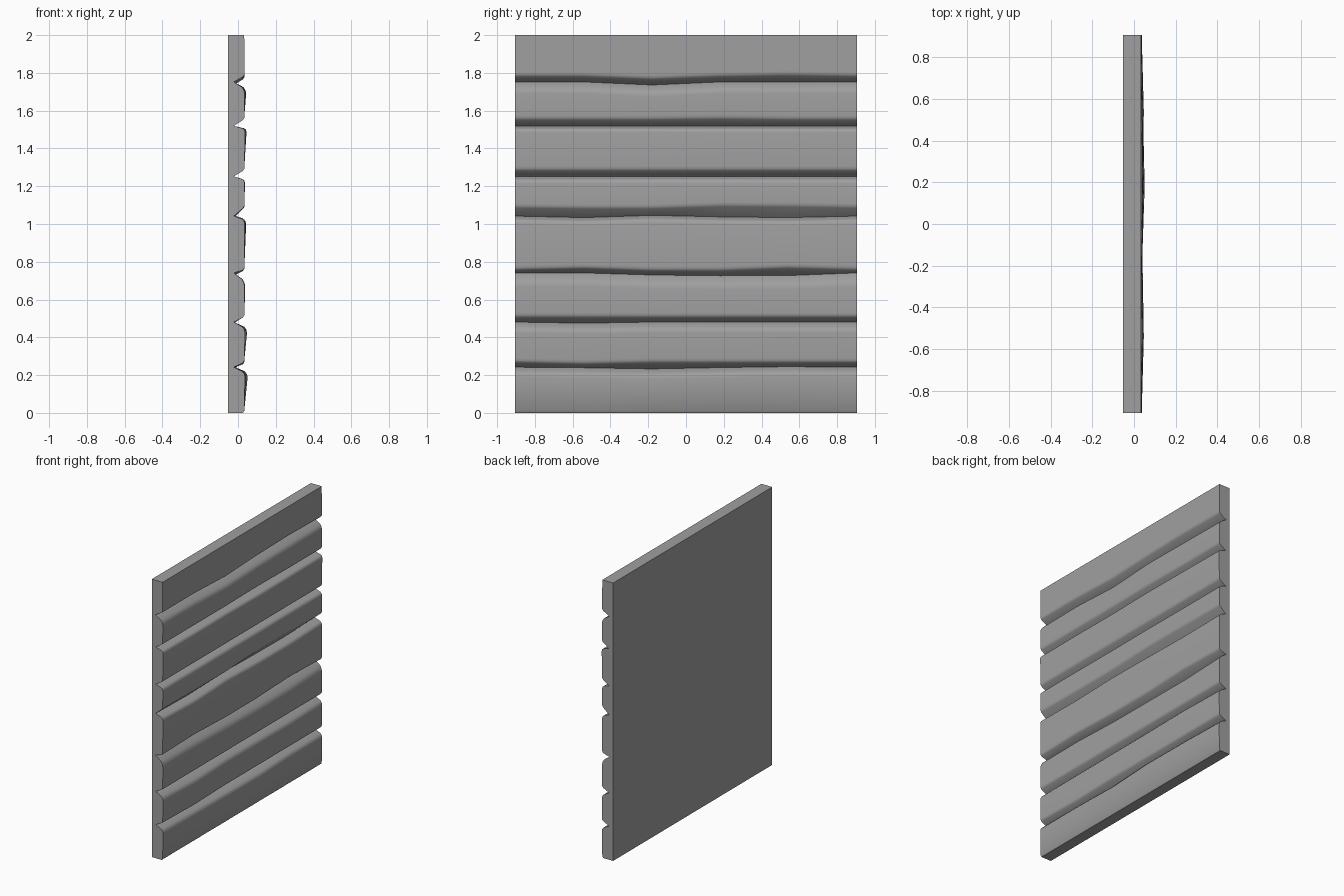
import bpy, bmesh

YS = [-0.905, -0.54, -0.18, 0.18, 0.54, 0.905]   # columns along the panel
BACK, DEEP, FACE = -0.053, -0.022, 0.033

# grooves: base z, upper-lip height, lower-lip drop, wander of the groove,
# wander of the upper lip, bulge of the lower lip (one value per column)
GROOVES = [
    (0.242, 0.024, 0.040, [0, -.003, -.009, -.002, .003, 0], [0, -.008, 0, 0, 0, 0], [.002, .006, .004, .016, .008, .002]),
    (0.481, 0.025, 0.045, [0, -.006, 0, 0, 0, 0], [0] * 6, [.002, .012, .006, .008, .012, .002]),
    (0.741, 0.015, 0.060, [0, 0, -.011, -.015, -.014, 0], [0, .008, -.004, -.004, .010, 0], [0, .003, .001, .003, 0, 0]),
    (1.042, 0.042, 0.028, [0, -.008, .004, -.004, -.008, 0], [0, -.004, -.004, .008, .006, 0], [0, .006, .003, .008, .005, 0]),
    (1.252, 0.030, 0.025, [0] * 6, [0] * 6, [0, .001, 0, .002, 0, 0]),
    (1.519, 0.032, 0.022, [0] * 6, [0, 0, 0, .004, 0, 0], [.003, .006, .004, .010, .007, .003]),
    (1.752, 0.028, 0.050, [0, 0, -.016, 0, 0, 0], [0, 0, -.014, 0, .006, 0], [0, .005, .003, .008, .004, 0]),
]


def profile(i):
    """Outline (x, z) of the panel at column i."""
    pts = [(BACK, 0), (FACE - 0.007, 0), (FACE, 0.010)]
    for z, up, down, wander, lip, bulge in GROOVES:
        c = z + wander[i]
        x = FACE + 0.002 + bulge[i]
        top = z + up + lip[i]
        pts += [(x, c - down - 0.012), (x - 0.003, c - down * 0.9),
                (x - 0.014, c - down * 0.55),                  # rounded lower lip
                (DEEP, c),                                     # groove bottom
                (FACE - 0.006, top), (FACE + 0.001, top + 0.012),  # upper lip
                (FACE + 0.001, top + 0.024)]
    return pts + [(FACE, 2), (BACK, 2)]


# carved plank panel lofted through the columns
bm = bmesh.new()
rings = [[bm.verts.new((x, y, z)) for x, z in profile(i)] for i, y in enumerate(YS)]
n = len(rings[0])
for a, b in zip(rings, rings[1:]):
    for k in range(n):
        j = (k + 1) % n
        bm.faces.new((a[k], a[j], b[j], b[k]))
bm.faces.new(rings[0])
bm.faces.new(rings[-1][::-1])
bmesh.ops.recalc_face_normals(bm, faces=bm.faces)
mesh = bpy.data.meshes.new("plank_panel")
bm.to_mesh(mesh)
bm.free()
panel = bpy.data.objects.new("plank_panel", mesh)
bpy.context.collection.objects.link(panel)

# dark grey finish
mat = bpy.data.materials.new("dark_grey")
mat.diffuse_color = (0.35, 0.35, 0.35, 1)
mesh.materials.append(mat)

bpy.context.view_layer.objects.active = panel
panel.select_set(True)
bpy.ops.object.shade_smooth_by_angle(angle=0.9)
